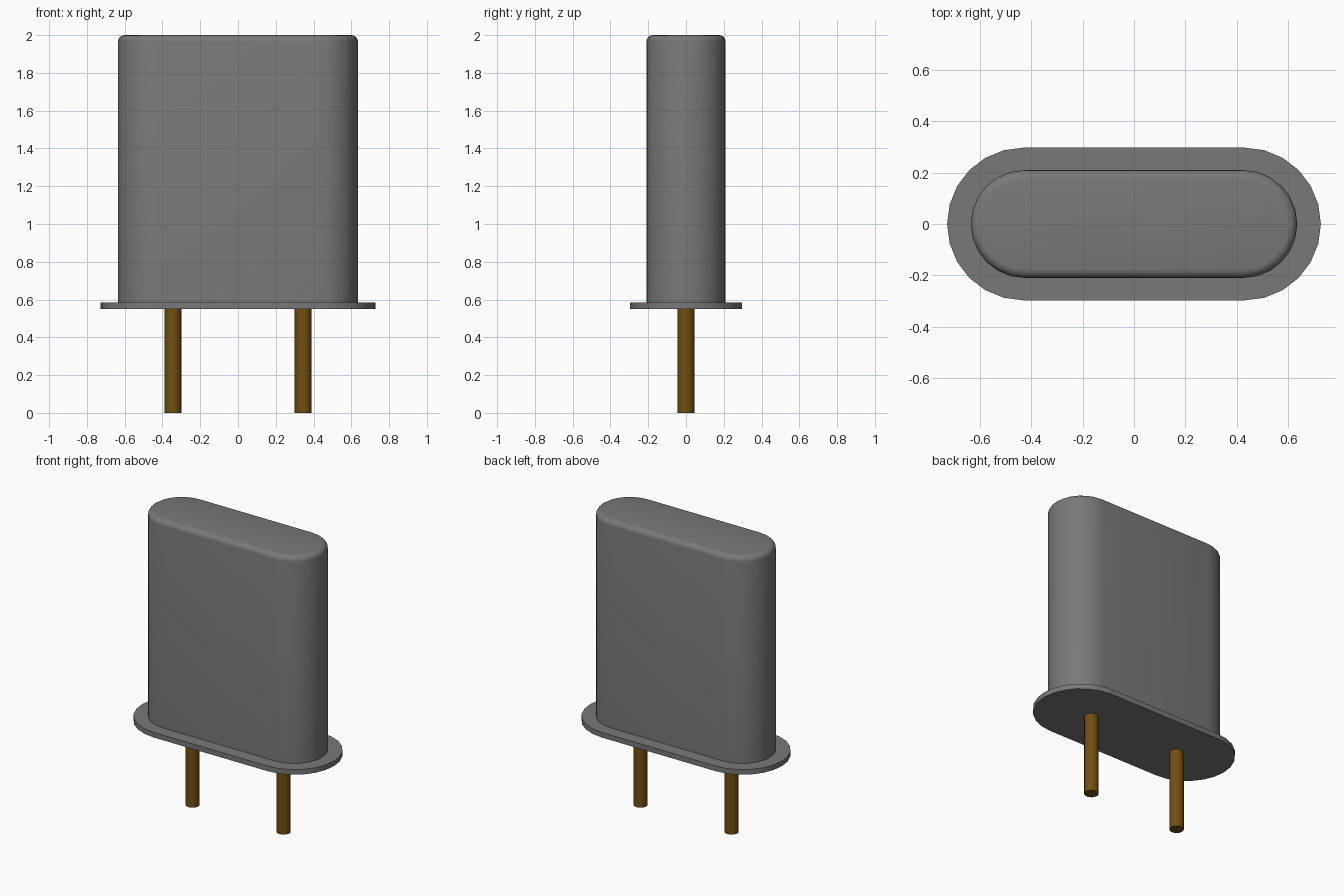
import bpy, bmesh, math

cube = bpy.data.objects.get("Cube")
if cube:
    bpy.data.objects.remove(cube, do_unlink=True)


def material(name, color):
    mat = bpy.data.materials.new(name)
    mat.use_nodes = True
    mat.diffuse_color = (*color, 1)
    bsdf = mat.node_tree.nodes["Principled BSDF"]
    bsdf.inputs["Base Color"].default_value = (*color, 1)
    return mat


def stadium(half_straight, radius, steps=12):
    """Outline of a slot shape, counter-clockwise."""
    points = []
    for side in (1, -1):
        for i in range(steps + 1):
            a = -math.pi / 2 + math.pi * i / steps
            points.append((side * (half_straight + radius * math.cos(a)),
                           side * radius * math.sin(a)))
    return points


def circle(x, radius, steps=16):
    return [(x + radius * math.cos(2 * math.pi * i / steps),
             radius * math.sin(2 * math.pi * i / steps)) for i in range(steps)]


def loft(name, rings, mat):
    """Join (outline, height) rings into a capped solid."""
    bm = bmesh.new()
    loops = [[bm.verts.new((x, y, z)) for x, y in outline] for outline, z in rings]
    count = len(loops[0])
    for low, high in zip(loops, loops[1:]):
        for i in range(count):
            j = (i + 1) % count
            bm.faces.new((low[i], low[j], high[j], high[i]))
    bm.faces.new(loops[0][::-1])
    bm.faces.new(loops[-1])
    mesh = bpy.data.meshes.new(name)
    bm.to_mesh(mesh)
    bm.free()
    mesh.materials.append(mat)
    obj = bpy.data.objects.new(name, mesh)
    bpy.context.collection.objects.link(obj)
    bpy.ops.object.select_all(action='DESELECT')
    obj.select_set(True)
    bpy.context.view_layer.objects.active = obj
    bpy.ops.object.shade_smooth_by_angle(angle=math.radians(35))
    return obj


grey = material("grey metal", (0.19, 0.19, 0.19))
brass = material("dark brass", (0.16, 0.08, 0.005))

# Base flange
flange = stadium(0.43, 0.297)
loft("base_flange", [(flange, 0.55), (flange, 0.585)], grey)

# Can with rounded top edge
straight, radius, top, rounding = 0.425, 0.21, 2.0, 0.035
rings = [(stadium(straight, radius), 0.585)]
for i in range(5):
    a = math.pi / 2 * i / 4
    rings.append((stadium(straight, radius - rounding * (1 - math.cos(a))),
                  top - rounding * (1 - math.sin(a))))
loft("can", rings, grey)

# Two lead pins
for name, x in (("left_pin", 0.345), ("right_pin", -0.345)):
    pin = circle(x, 0.045)
    loft(name, [(pin, 0), (pin, 0.55)], brass)
